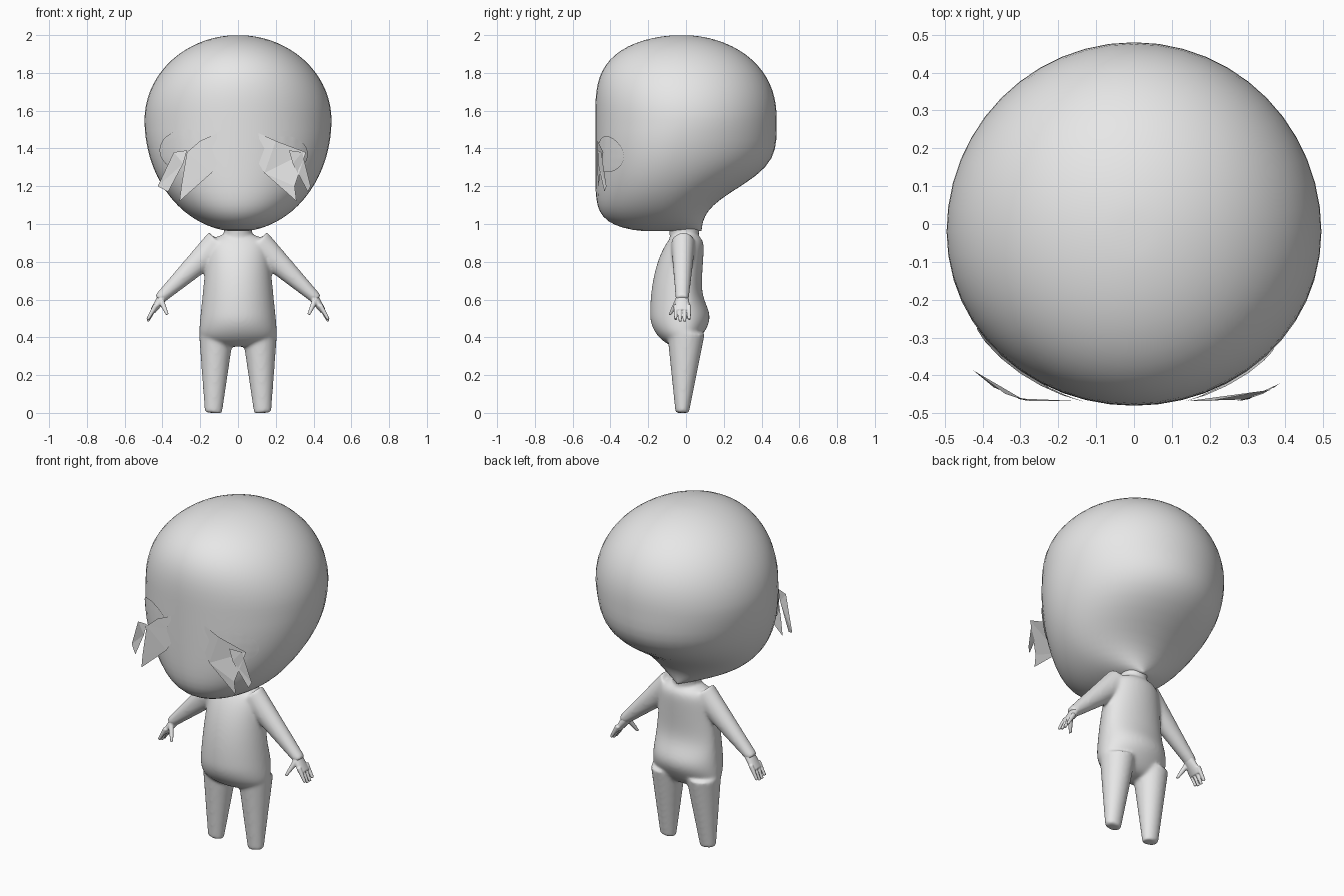
import bpy, bmesh
from math import sin, cos, exp, sqrt, pi, radians
from mathutils import Vector

old = bpy.data.objects.get("Cube")
if old:
    bpy.data.objects.remove(old)

grey = bpy.data.materials.new("plain_grey")
grey.use_nodes = True
colour = (0.8, 0.8, 0.8, 1)
grey.diffuse_color = colour
grey.node_tree.nodes["Principled BSDF"].inputs["Base Color"].default_value = colour


def skin_rings(bm, rings):
    """Join rings of points into a closed tube."""
    loops = [[bm.verts.new(p) for p in ring] for ring in rings]
    faces = [bm.faces.new(loops[0]), bm.faces.new(loops[-1])]
    for low, high in zip(loops, loops[1:]):
        for i in range(len(low)):
            faces.append(bm.faces.new((low[i - 1], low[i], high[i], high[i - 1])))
    bmesh.ops.recalc_face_normals(bm, faces=faces)


def slice_ring(z, width, middle, front, back, sides=48):
    """Level egg-shaped slice, widest at y = middle."""
    ring = []
    for i in range(sides):
        angle = 2 * pi * i / sides
        depth = back - middle if sin(angle) > 0 else middle - front
        ring.append((width * cos(angle), middle + depth * sin(angle), z))
    return ring


def limb(bm, start, end, widths, depths, side, sides=20, steps=6):
    """Tapered oval tube between two points; side = -1 mirrors it."""
    start, end = Vector(start), Vector(end)
    axis = end - start
    across = Vector((axis.z, 0, -axis.x)).normalized()
    rings = []
    for k in range(steps + 1):
        t = k / steps
        centre = start.lerp(end, t)
        width = widths[0] + t * (widths[1] - widths[0])
        depth = depths[0] + t * (depths[1] - depths[0])
        ring = []
        for i in range(sides):
            angle = 2 * pi * i / sides
            p = centre + across * width * cos(angle)
            ring.append((side * p.x, p.y + depth * sin(angle), p.z))
        rings.append(ring)
    skin_rings(bm, rings)


def finish(bm, name, smooth=True):
    mesh = bpy.data.meshes.new(name)
    bm.to_mesh(mesh)
    bm.free()
    mesh.materials.append(grey)
    for polygon in mesh.polygons:
        polygon.use_smooth = smooth
    obj = bpy.data.objects.new(name, mesh)
    bpy.context.collection.objects.link(obj)
    return obj


def fuse(obj, voxel, rounds):
    """Weld overlapping tubes into one soft skin."""
    remesh = obj.modifiers.new("fuse", 'REMESH')
    remesh.mode = 'VOXEL'
    remesh.voxel_size = voxel
    remesh.use_smooth_shade = True
    soften = obj.modifiers.new("soften", 'SMOOTH')
    soften.iterations = rounds


def bulge(t, power):
    """Rounded falloff from one at the middle to zero at the end."""
    return sqrt(1 - abs(t) ** power)


def head_slice(angle):
    t = sin(angle)
    width = 0.495 * cos(angle)
    if t > 0:
        # Domed crown with a flatter forehead
        middle = -0.02
        front = middle - 0.46 * bulge(t, 3.4)
        back = middle + 0.5 * bulge(t, 2.3)
        return slice_ring(1.55 + 0.45 * t, width, middle, front, back)
    # Full jaw in front, sweeping in to the neck behind
    middle = -0.02 + 0.14 * t
    front = middle - (0.48 + middle) * bulge(t, 10)
    back = 0.08 + 0.4 * exp(-(t / 0.66) ** 4)
    return slice_ring(1.55 + 0.59 * t, width, middle, front, back)


def torso_slice(angle):
    t = sin(angle)
    z = 0.65 + 0.3 * t
    end = bulge(t, 12)
    width = (0.21 - 0.1 * (z - 0.4)) * end
    # Round belly in front, seat and shoulder blades behind
    belly = (z - 0.52) / (0.45 if z > 0.52 else 0.18)
    front = -0.19 * bulge(belly, 2)
    seat = exp(-((z - 0.5) / 0.1) ** 2)
    back = (0.08 + 0.02 * t + 0.055 * seat) * end
    return slice_ring(z, width, -0.01, front, back)


angles = [radians(a) for a in range(-85, 86, 5)]

# Head
bm = bmesh.new()
skin_rings(bm, [head_slice(a) for a in angles])
head = finish(bm, "head")

# Torso, neck, arms and legs fused into one skin
bm = bmesh.new()
skin_rings(bm, [torso_slice(a) for a in angles])
limb(bm, (0, -0.01, 0.88), (0, -0.01, 1.05), (0.07, 0.08), (0.07, 0.09), 1)
for side in (1, -1):
    limb(bm, (0.13, -0.02, 0), (0.115, 0, 0.42), (0.046, 0.092), (0.036, 0.1), side)
    limb(bm, (0.1, -0.015, 0.9), (0.42, -0.02, 0.6), (0.08, 0.03), (0.065, 0.035), side)
fuse(finish(bm, "body"), 0.008, 14)

# Hands: palm, four fingers and a thumb
for side, name in ((1, "left_hand"), (-1, "right_hand")):
    bm = bmesh.new()
    limb(bm, (0.38, -0.02, 0.64), (0.45, -0.02, 0.54), (0.03, 0.016), (0.03, 0.044), side)
    for k in range(4):
        y = -0.055 + 0.024 * k
        tip = 0.485 if k in (1, 2) else 0.495
        limb(bm, (0.435, y, 0.57), (0.478, y, tip), (0.014, 0.008), (0.011, 0.008), side)
    limb(bm, (0.41, -0.04, 0.6), (0.374, -0.085, 0.52), (0.017, 0.008), (0.018, 0.008), side)
    fuse(finish(bm, name), 0.004, 3)

# Eye patches hugging the face
for name, x, z, width, height in (("left_eye", 0.25, 1.37, 0.115, 0.095),
                                  ("right_eye", -0.27, 1.39, 0.14, 0.11)):
    bm = bmesh.new()
    bmesh.ops.create_grid(bm, x_segments=16, y_segments=16, size=1)
    for v in bm.verts:
        # Square grid rounded into an oval facing forward
        a, b = v.co.xy
        v.co = (x + width * a * sqrt(1 - b * b / 2), -0.7,
                z + height * b * sqrt(1 - a * a / 2))
    wrap = finish(bm, name).modifiers.new("hug", 'SHRINKWRAP')
    wrap.target = head
    wrap.wrap_method = 'PROJECT'
    wrap.wrap_mode = 'ABOVE_SURFACE'
    wrap.use_project_y = True
    wrap.use_positive_direction = True
    wrap.offset = 0.006

# Jagged lash plates floating in front of the eyes
for side, name, corner, reach in ((1, "left", 0.36, 0.385), (-1, "right", 0.27, 0.425)):
    inner = [(0.09, 1.49), (0.14, 1.4), (0.11, 1.32), (0.14, 1.27), (0.31, 1.12),
             (0.3, 1.2), (corner, 1.38), (0.2, 1.44)]
    outer = [(0.27, 1.39), (0.29, 1.32), (0.37, 1.17), (reach, 1.2), (0.34, 1.38)]
    for part, outline in (("inner", inner), ("outer", outer)):
        bm = bmesh.new()
        # Flat near the nose, curving back at the temple
        points = [(side * x, -0.468 + 3 * max(0, x - 0.26) ** 2, z) for x, z in outline]
        face = bm.faces.new([bm.verts.new(p) for p in points])
        face.normal_update()
        if face.normal.y > 0:
            face.normal_flip()
        bmesh.ops.triangulate(bm, faces=[face])
        finish(bm, f"{name}_{part}_lash", smooth=False)
